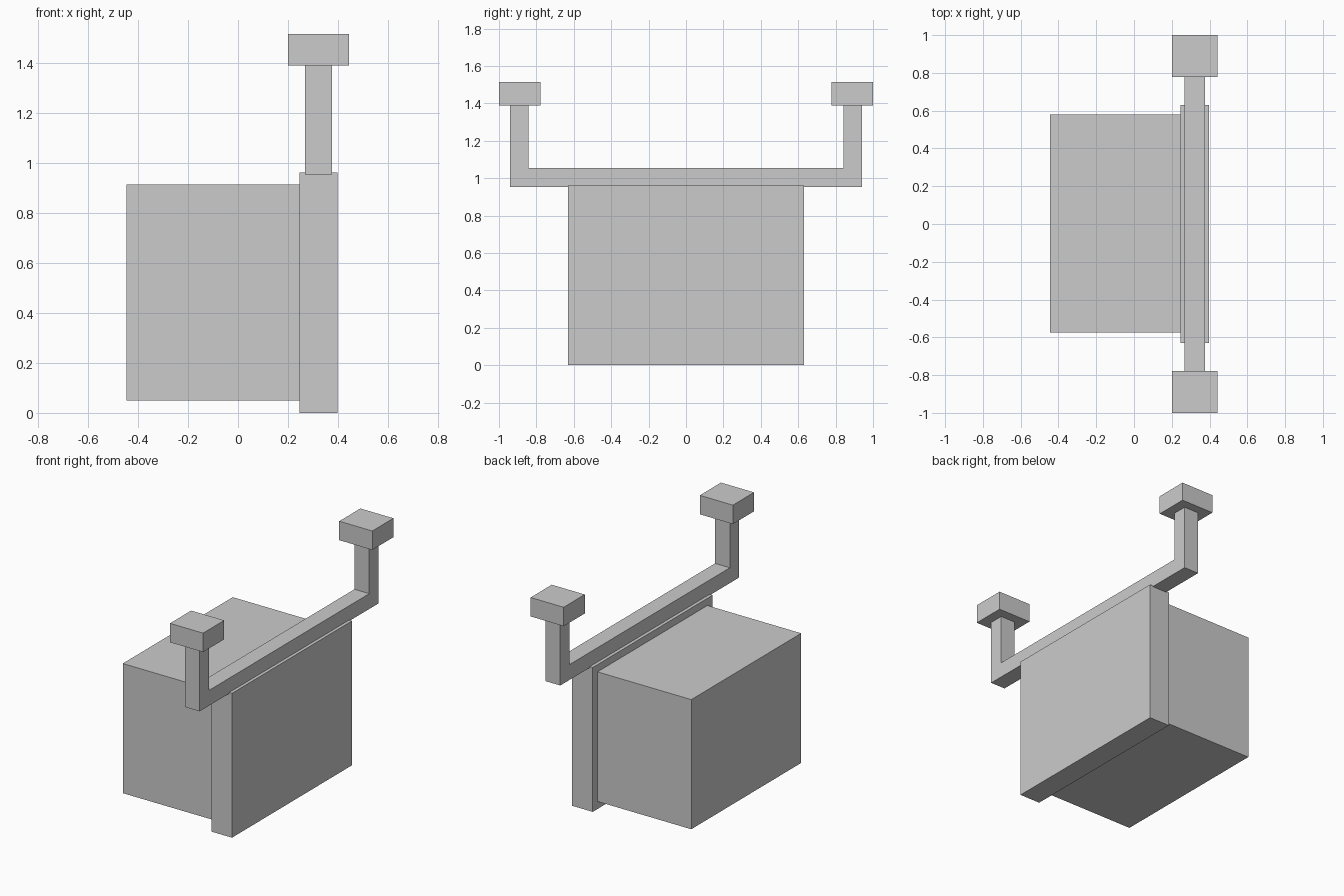
import bpy
import bmesh

if "Cube" in bpy.data.objects:
    bpy.data.objects.remove(bpy.data.objects["Cube"])


def make_object(name, bm):
    bmesh.ops.recalc_face_normals(bm, faces=bm.faces)
    mesh = bpy.data.meshes.new(name)
    bm.to_mesh(mesh)
    bm.free()
    obj = bpy.data.objects.new(name, mesh)
    bpy.context.collection.objects.link(obj)
    return obj


def box(name, x, y, z):
    """Box from (min, max) ranges."""
    bm = bmesh.new()
    bmesh.ops.create_cube(bm, size=1)
    ranges = (x, y, z)
    bmesh.ops.scale(bm, verts=bm.verts, vec=[b - a for a, b in ranges])
    bmesh.ops.translate(bm, verts=bm.verts, vec=[(a + b) / 2 for a, b in ranges])
    return make_object(name, bm)


def extrude_x(name, profile, x0, x1):
    """Extrude a (y, z) outline along x."""
    bm = bmesh.new()
    face = bm.faces.new([bm.verts.new((x0, y, z)) for y, z in profile])
    result = bmesh.ops.extrude_face_region(bm, geom=[face])
    verts = [v for v in result["geom"] if isinstance(v, bmesh.types.BMVert)]
    bmesh.ops.translate(bm, verts=verts, vec=(x1 - x0, 0, 0))
    return make_object(name, bm)


# Main body and the wider panel closing its right side
box("body", (-0.445, 0.245), (-0.575, 0.58), (0.05, 0.912))
box("panel", (0.245, 0.397), (-0.63, 0.63), (0, 0.96))

# U-shaped bracket lying across the panel top
half = [(0.94, 0.953), (0.94, 1.39), (0.842, 1.39), (0.842, 1.055)]
outline = half + [(-y, z) for y, z in reversed(half)]
extrude_x("bracket", outline, 0.267, 0.376)

# Block on each bracket end
for side, y in (("front", (-1.0, -0.778)), ("back", (0.778, 1.0))):
    box(side + "_end_block", (0.2, 0.443), y, (1.388, 1.514))
